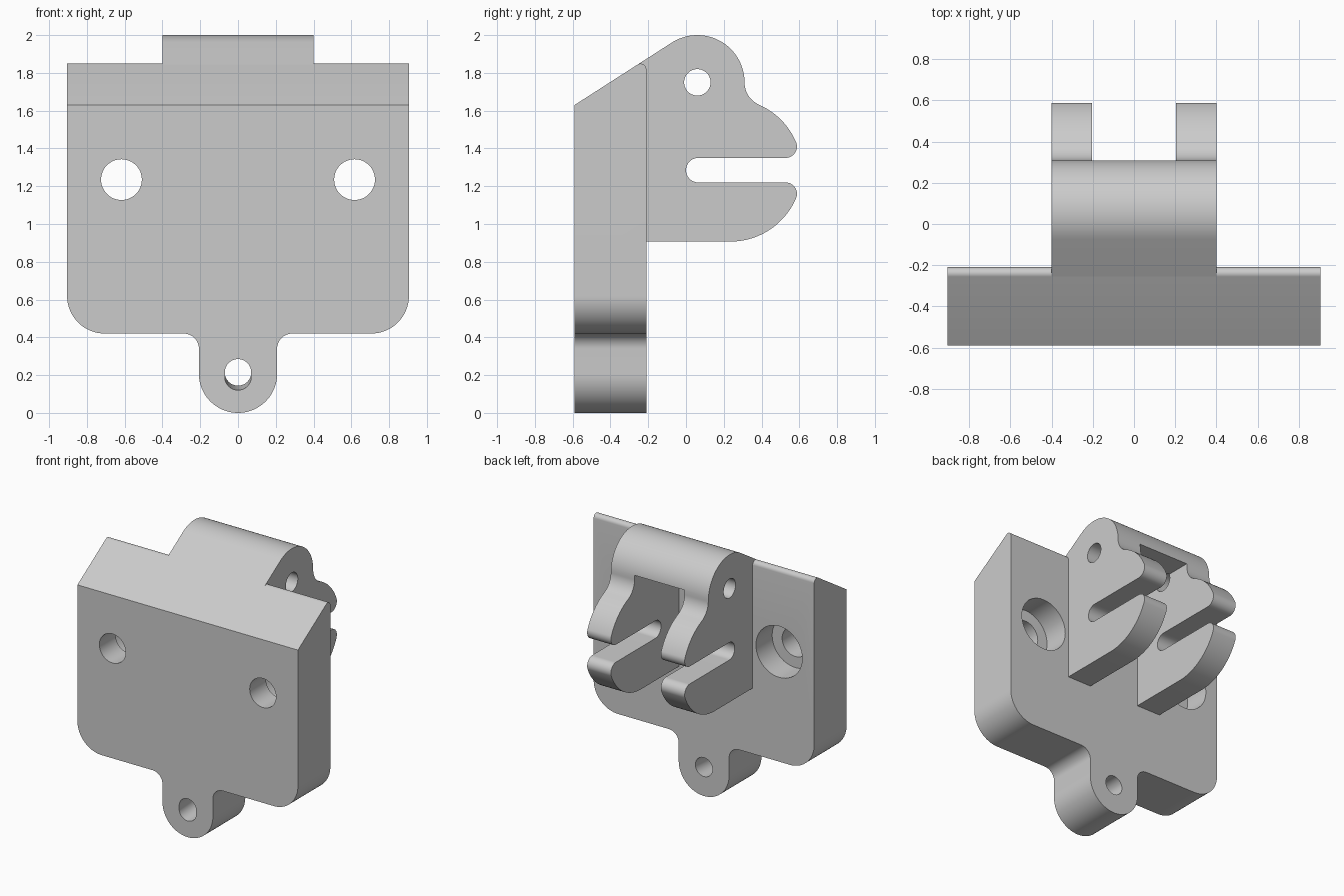
import bpy
import bmesh
from math import sin, cos, radians, degrees, atan2, asin, hypot, sqrt

cube = bpy.data.objects.get("Cube")
if cube:
    bpy.data.objects.remove(cube, do_unlink=True)

grey = bpy.data.materials.new("plain_grey")
grey.use_nodes = True
grey.diffuse_color = (0.6, 0.6, 0.6, 1)
grey.node_tree.nodes["Principled BSDF"].inputs["Base Color"].default_value = (0.6, 0.6, 0.6, 1)


def arc(cx, cy, r, start, end, n=20):
    """Points along an arc, angles in degrees."""
    angles = [radians(start + (end - start) * i / n) for i in range(n + 1)]
    return [(cx + r * cos(a), cy + r * sin(a)) for a in angles]


def circle(cx, cy, r):
    return arc(cx, cy, r, 0, 360, 48)[:-1]


def loft(name, axis, ring_a, ring_b, a, b):
    """Solid between two outlines: (y, z) outlines along X, (x, z) along Y."""
    def place(p, d):
        return (d, p[0], p[1]) if axis == "X" else (p[0], d, p[1])
    bm = bmesh.new()
    low = [bm.verts.new(place(p, a)) for p in ring_a]
    high = [bm.verts.new(place(p, b)) for p in ring_b]
    bm.faces.new(low)
    bm.faces.new(high[::-1])
    for i in range(len(low)):
        j = (i + 1) % len(low)
        bm.faces.new((low[i], high[i], high[j], low[j]))
    bmesh.ops.recalc_face_normals(bm, faces=bm.faces)
    mesh = bpy.data.meshes.new(name)
    bm.to_mesh(mesh)
    bm.free()
    mesh.materials.append(grey)
    obj = bpy.data.objects.new(name, mesh)
    bpy.context.collection.objects.link(obj)
    return obj


def prism(name, axis, outline, a, b):
    return loft(name, axis, outline, outline, a, b)


def combine(obj, tool, operation="DIFFERENCE"):
    tool.hide_render = True
    mod = obj.modifiers.new("cut", "BOOLEAN")
    mod.operation = operation
    mod.solver = "EXACT"
    mod.object = tool
    bpy.context.view_layer.objects.active = obj
    bpy.ops.object.modifier_apply(modifier=mod.name)
    bpy.data.objects.remove(tool, do_unlink=True)


# Shared dimensions: plate depth, barrel, and the slope tangent to the barrel
front, back = -0.59, -0.21
slope_z = 1.63
by, bz, br = 0.06, 1.75, 0.25
dy, dz = by - front, bz - slope_z
slope = atan2(dz, dy) + asin(br / hypot(dy, dz))
normal = degrees(slope) + 90

# Rounded rear top edge of the plate
edge_r = 0.03
edge_y = back - edge_r
touch_y = edge_y - edge_r * sin(slope)
touch_z = slope_z + (touch_y - front) * sin(slope) / cos(slope)
edge_z = touch_z - edge_r * cos(slope)

# Mounting plate: front outline with bottom tab, trimmed by its side profile
half = (arc(0, 0.207, 0.207, -90, 0) + arc(0.287, 0.34, 0.08, 180, 90, 12)
        + arc(0.705, 0.62, 0.2, -90, 0) + [(0.905, 2)])
outline = half + [(-x, z) for x, z in half[:0:-1]]
plate = prism("mounting_plate", "Y", outline, -0.8, 0)
side = [(front, -0.1), (front, slope_z)] + arc(edge_y, edge_z, edge_r, normal, 0, 10) + [(back, -0.1)]
combine(plate, prism("plate_trim", "X", side, -1.2, 1.2), "INTERSECT")

# Screw holes with rear counterbores
for x in (-0.617, 0.617):
    combine(plate, prism("screw_hole", "Y", circle(x, 1.235, 0.108), -0.8, 0))
    combine(plate, prism("counterbore", "Y", circle(x, 1.235, 0.19), -0.4, 0))

# Tab hole, widening downwards towards the front
tab_ring = circle(0, 0.215, 0.07)
tab_front = [(x, z - 0.025 if z < 0.215 else z) for x, z in tab_ring]
combine(plate, loft("tab_hole", "Y", tab_front, tab_ring, front - 0.01, back + 0.01))

# Hook bracket: barrel, concave neck, two rounded jaws and a slot
jy, jz, jr = 0.235, 1.285, 0.378
tip_r, slot_r = 0.06, 0.065
tip_dz = slot_r + tip_r
tip_dy = sqrt((jr - tip_r) ** 2 - tip_dz ** 2)
tip_angle = degrees(atan2(tip_dz, tip_dy))
neck_y, neck_r = 0.44, 0.13
neck_angle = degrees(atan2(bz - jz, neck_y - jy))
profile = [(touch_y, touch_z)]
profile += arc(by, bz, br, normal, 0, 32)
profile += arc(neck_y, bz, neck_r, 180, 180 + neck_angle)[1:]
profile += arc(jy, jz, jr, neck_angle, tip_angle)[1:]
profile += arc(jy + tip_dy, jz + tip_dz, tip_r, tip_angle, -90)[1:]
profile += arc(0.065, jz, slot_r, 90, 270)
profile += arc(jy + tip_dy, jz - tip_dz, tip_r, 90, -tip_angle)
profile += arc(jy, jz, jr, -tip_angle, -90)[1:]
profile += [(touch_y, jz - jr)]
bracket = prism("hook_bracket", "X", profile, -0.4, 0.4)

# Space between the two arms, closed above by the barrel
gap = [(back - 0.02, 0.8), (0.8, 0.8), (0.8, 1.78), (back - 0.02, 1.78)]
combine(bracket, prism("arm_gap", "X", gap, -0.205, 0.205))
combine(bracket, prism("pin_hole", "X", circle(by, bz, 0.07), -0.6, 0.6))

# Smooth the curves and keep crisp edges
bpy.ops.object.select_all(action="DESELECT")
for obj in (plate, bracket):
    obj.select_set(True)
bpy.context.view_layer.objects.active = plate
bpy.ops.object.shade_smooth_by_angle(angle=radians(25))
